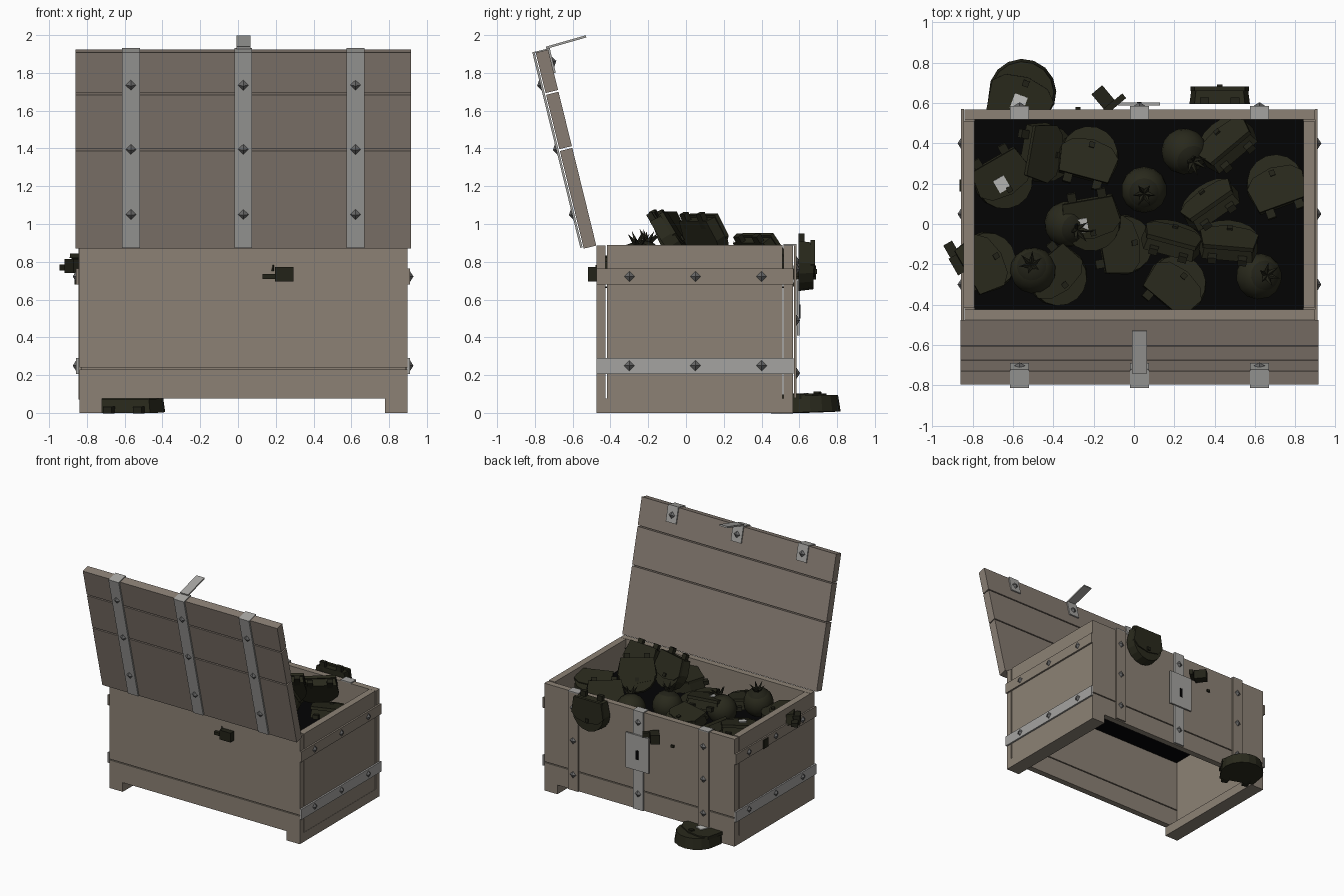
import bpy, bmesh, math
from mathutils import Matrix, Vector

if "Cube" in bpy.data.objects:
    bpy.data.objects.remove(bpy.data.objects["Cube"])

def material(name, rgb):
    m = bpy.data.materials.new(name)
    m.diffuse_color = (*rgb, 1)
    m.use_nodes = True
    m.node_tree.nodes["Principled BSDF"].inputs["Base Color"].default_value = m.diffuse_color
    return m

WOOD = material("weathered wood", (0.262, 0.222, 0.178))
LID_WOOD = material("lid wood", (0.244, 0.204, 0.171))
STEEL = material("light steel", (0.375, 0.37, 0.355))
STUD = material("dark iron", (0.14, 0.14, 0.14))
OLIVE = material("dark olive", (0.022, 0.022, 0.0115))
DARK = material("deep olive", (0.016, 0.016, 0.009))
BLACK = material("black", (0.0010, 0.0010, 0.0012))
PATCH = material("pale patch", (0.55, 0.55, 0.53))
I = Matrix.Identity(4)

def finish(bm, name, mats, matrix=I, smooth=False):
    me = bpy.data.meshes.new(name)
    bmesh.ops.recalc_face_normals(bm, faces=bm.faces)
    bm.to_mesh(me)
    bm.free()
    for m in mats:
        me.materials.append(m)
    if smooth:
        me.polygons.foreach_set("use_smooth", [True] * len(me.polygons))
    ob = bpy.data.objects.new(name, me)
    ob.matrix_world = matrix
    bpy.context.collection.objects.link(ob)
    return ob

def add_box(bm, x0, x1, y0, y1, z0, z1, mat=0):
    m = Matrix.Translation(((x0 + x1) / 2, (y0 + y1) / 2, (z0 + z1) / 2)) \
        @ Matrix.Diagonal((x1 - x0, y1 - y0, z1 - z0, 1))
    vs = bmesh.ops.create_cube(bm, size=1, matrix=m)["verts"]
    for f in {f for v in vs for f in v.link_faces}:
        f.material_index = mat

def boxes(name, mat, spans, matrix=I):
    bm = bmesh.new()
    for s in spans:
        add_box(bm, *s)
    return finish(bm, name, [mat], matrix)

def studs(name, points, axis, matrix=I):
    # four-sided pyramid rivets pointing along axis
    bm = bmesh.new()
    rot = Vector((0, 0, 1)).rotation_difference(Vector(axis)).to_matrix().to_4x4()
    for p in points:
        bmesh.ops.create_cone(bm, cap_ends=True, segments=4, radius1=0.028, radius2=0, depth=0.018,
                              matrix=Matrix.Translation(Vector(p) + Vector(axis) * 0.009) @ rot)
    return finish(bm, name, [STUD], matrix)

def place(x, y, z, heading=0, tilt=0, roll=0):
    return (Matrix.Translation((x, y, z)) @ Matrix.Rotation(math.radians(heading), 4, 'Z')
            @ Matrix.Rotation(math.radians(tilt), 4, 'X') @ Matrix.Rotation(math.radians(roll), 4, 'Y'))

STRAP_X = (-0.567, 0.028, 0.622)
STRAP_W = 0.047

# chest walls, each two boards with a shallow groove between
for name, y0, y1 in (("front_boards", -0.475, -0.425), ("back_boards", 0.517, 0.567)):
    boxes(name, WOOD, [(-0.84, 0.897, y0, y1, 0.076, 0.231), (-0.84, 0.897, y0, y1, 0.239, 0.885),
                       (-0.83, 0.887, y0 + 0.01, y1 - 0.01, 0.231, 0.239)])
boxes("side_boards", WOOD, [(x, x + 0.055, -0.417, 0.511, 0.07, 0.888) for x in (-0.845, 0.84)])
boxes("skid_feet", WOOD, [(x, x + 0.12, -0.475, 0.567, 0, 0.076) for x in (-0.84, 0.777)])
boxes("dark_filling", BLACK, [(-0.79, 0.84, -0.425, 0.517, 0.66, 0.668)])

# side bands and rivets
for name, mat, z0, z1 in (("lower_side_band", STEEL, 0.205, 0.29), ("upper_side_band", WOOD, 0.68, 0.765)):
    boxes(name, mat, [(x, x + 0.014, -0.475, 0.57, z0, z1) for x in (-0.857, 0.897)])
for x, s in ((-0.857, -1), (0.911, 1)):
    studs("side_rivets", [(x, y, z) for y in (-0.3, 0.05, 0.4) for z in (0.25, 0.722)], (s, 0, 0))

# straps on the lock side
for i, x in enumerate(STRAP_X):
    boxes("back_strap", STEEL if i == 1 else WOOD, [(x - STRAP_W, x + STRAP_W, 0.572, 0.586, 0.08, 0.885)])
    boxes("rim_plate", STEEL, [(x - STRAP_W, x + STRAP_W, 0.517, 0.586, 0.885, 0.893)])
    studs("back_rivets", [(x, 0.586, z) for z in ((0.21, 0.8) if i == 1 else (0.21, 0.49, 0.76))], (0, 1, 0))
boxes("lock_plate", STEEL, [(-0.08, 0.13, 0.588, 0.602, 0.41, 0.70)])
boxes("keyhole", BLACK, [(0.014, 0.036, 0.602, 0.606, 0.50, 0.575)])

# open lid, built upright and leaned back
LID = place(0, -0.475, 0.886, 0, 13.8)
boxes("lid_boards", LID_WOOD, [(-0.86, 0.915, -0.068, 0, a, b)
                               for a, b in ((0, 0.532), (0.542, 0.838), (0.848, 1.068))], LID)
for x in STRAP_X:
    a, b = x - STRAP_W, x + STRAP_W
    boxes("lid_strap", STEEL, [(a, b, -0.085, -0.073, 0.008, 1.074), (a, b, -0.085, 0.01, 1.068, 1.074),
                               (a, b, 0, 0.01, 0.94, 1.074)], LID)
    studs("lid_outer_rivets", [(x, -0.085, z) for z in (0.19, 0.545, 0.895)], (0, -1, 0), LID)
    studs("lid_inner_rivet", [(x, 0.01, 1.0)], (0, 1, 0), LID)
boxes("hasp", STEEL, [(-0.009, 0.065, -0.11, 0.11, -0.006, 0.006)], place(0, -0.635, 1.963, 0, 16))

# pouch: rounded bag, overlapping flap, two belt loops and a button
def extrude_outline(bm, pts, z0, z1, mat):
    f = bm.faces.new([bm.verts.new((x, y, z0)) for x, y in pts])
    r = bmesh.ops.extrude_face_region(bm, geom=[f])
    top = [g for g in r["geom"] if isinstance(g, bmesh.types.BMVert)]
    bmesh.ops.translate(bm, verts=top, vec=(0, 0, z1 - z0))
    for g in {g for v in top for g in v.link_faces} | {f}:
        g.material_index = mat
    return top

def pouch(matrix, patch=None, size=1.0):
    bm = bmesh.new()
    arc = [(0.15 * math.cos(t), 0.01 + 0.15 * math.sin(t))
           for t in (math.pi + i * math.pi / 8 for i in range(9))]
    top = extrude_outline(bm, arc + [(0.125, 0.125), (-0.125, 0.125)], -0.042, 0.036, 0)
    bmesh.ops.scale(bm, verts=top, vec=(0.93, 0.93, 1))
    flap = [(-0.145, 0.0), (-0.10, -0.045), (0, -0.065), (0.10, -0.045), (0.145, 0.0), (0.125, 0.13), (-0.125, 0.13)]
    extrude_outline(bm, flap, 0.022, 0.045, 0)
    for x in (-0.075, 0.075):
        add_box(bm, x - 0.022, x + 0.022, 0.08, 0.165, -0.042, -0.01, 1)
    add_box(bm, -0.014, 0.014, -0.05, -0.022, 0.04, 0.055, 1)
    if patch:
        px, py = patch
        add_box(bm, px - 0.03, px + 0.03, py - 0.035, py + 0.035, 0.045, 0.051, 2)
    finish(bm, "pouch", [OLIVE, DARK, PATCH], matrix @ Matrix.Scale(size, 4))

# x, y, z, heading, tilt, patch position
for x, y, z, h, t, p in (
        (-0.43, 0.35, 0.76, 80, 35, None), (-0.22, 0.35, 0.80, 165, 12, None), (-0.64, 0.21, 0.80, 30, 10, (-0.02, 0.005)),
        (-0.21, 0.00, 0.82, 10, 12, (-0.05, 0.01)), (0.70, 0.21, 0.79, 200, 12, None), (0.45, 0.41, 0.82, 220, 55, None),
        (0.37, 0.11, 0.92, 215, 64, None), (0.19, -0.07, 0.93, 165, 66, None), (0.47, -0.08, 0.93, 175, 58, None),
        (-0.72, -0.18, 0.78, 120, 8, None), (-0.37, -0.27, 0.77, 40, 8, None), (0.22, -0.29, 0.77, 140, 8, None),
        (-0.04, -0.10, 0.74, 100, 10, None)):
    pouch(place(x, y, z, h, t), p)
pouch(place(0.425, 0.638, 0.785, 180, 90))
pouch(place(-0.55, 0.66, 0.050, 160, -2), (0, 0.055), 1.12)

# belt loops poking through the walls
boxes("front_loose_loop", DARK, [(0.195, 0.295, -0.52, -0.44, 0.695, 0.772), (0.13, 0.2, -0.50, -0.46, 0.71, 0.735)])
boxes("side_loose_loop", DARK, [(-0.02, 0.075, -0.04, 0.03, -0.035, 0.04), (-0.09, -0.02, -0.03, 0.02, -0.02, 0.01)],
      place(-0.875, -0.17, 0.775, -60))
boxes("side_small_loop", DARK, [(-0.865, -0.84, 0.16, 0.22, 0.68, 0.75)])
boxes("back_loose_loop", DARK, [(-0.02, 0.075, -0.04, 0.03, -0.035, 0.04), (-0.05, -0.02, -0.09, 0.07, -0.02, 0.02)],
      place(-0.14, 0.605, 0.74, 130))
boxes("back_small_loop", DARK, [(-0.29, -0.265, 0.56, 0.58, 0.67, 0.69)])

# crowned round fruit, darker around the crown
for x, y, z, h, t in ((0.05, 0.17, 0.78, 0, 10), (0.25, 0.36, 0.77, 40, 35), (-0.33, 0.0, 0.78, 60, 30),
                      (-0.50, -0.23, 0.80, 200, 15), (0.62, -0.26, 0.79, 100, 20)):
    bm = bmesh.new()
    bmesh.ops.create_uvsphere(bm, u_segments=14, v_segments=9, radius=0.115)
    for f in bm.faces:
        f.material_index = int(f.calc_center_median().z > 0.08)
    finish(bm, "fruit", [OLIVE, DARK], place(x, y, z, h, t), True)
    bm = bmesh.new()
    for i in range(6):
        m = Matrix.Rotation(i * math.pi / 3, 4, 'Z') @ Matrix.Translation((0.032, 0, 0.135)) @ Matrix.Rotation(0.7, 4, 'Y')
        bmesh.ops.create_cone(bm, cap_ends=True, segments=4, radius1=0.017, radius2=0, depth=0.085, matrix=m)
    finish(bm, "fruit_crown", [DARK], place(x, y, z, h, t))
